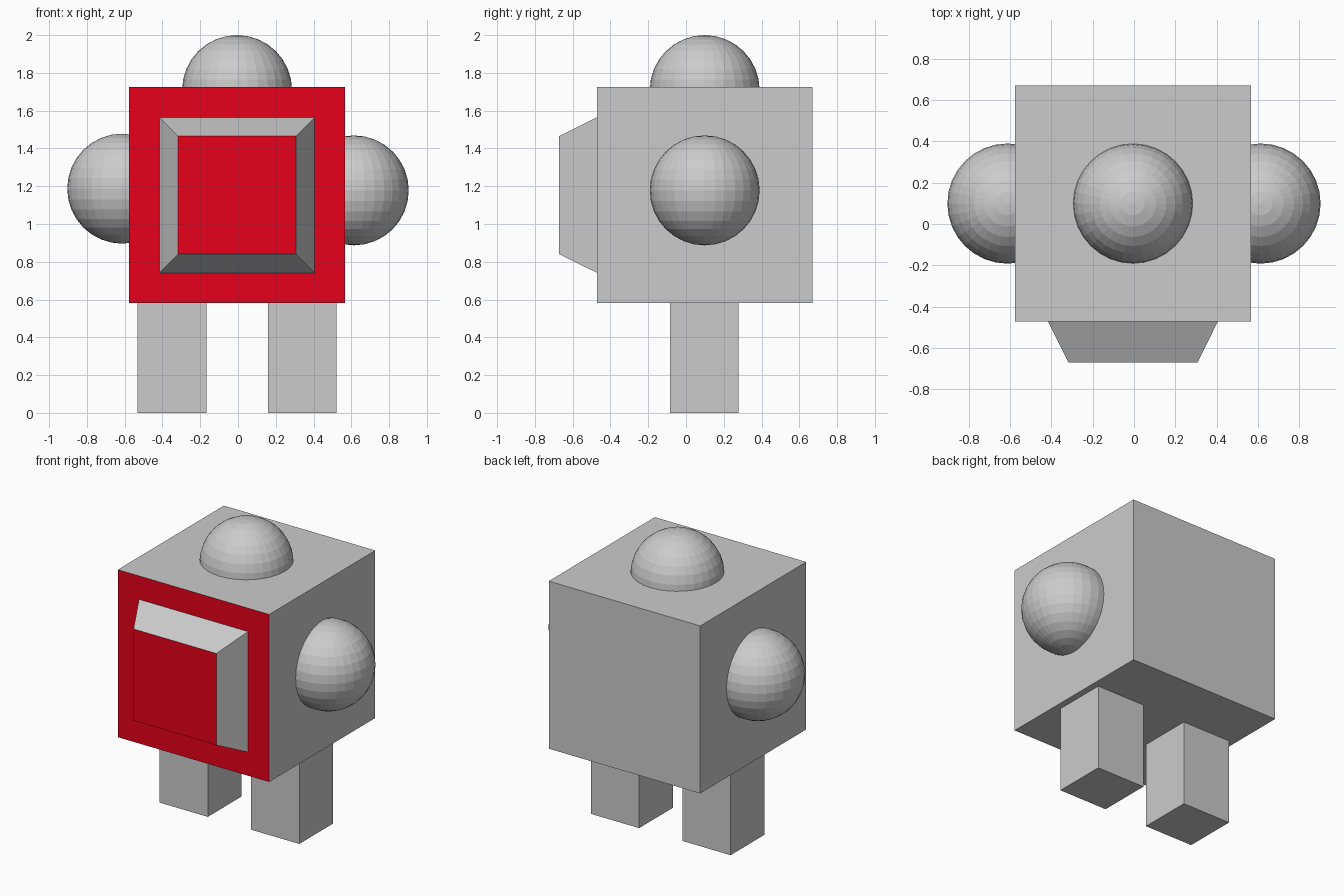
import bpy, bmesh
from mathutils import Vector

if "Cube" in bpy.data.objects:
    bpy.data.objects.remove(bpy.data.objects["Cube"])

CX, CY = -0.005, 0.099          # body centre line
BODY = 1.142                    # body edge length
BODY_Z = 1.153                  # body centre height


def finish(bm, name, location, materials=()):
    mesh = bpy.data.meshes.new(name)
    bm.to_mesh(mesh)
    bm.free()
    for mat in materials:
        mesh.materials.append(mat)
    obj = bpy.data.objects.new(name, mesh)
    obj.location = location
    bpy.context.collection.objects.link(obj)
    return obj


def ball(name, location):
    bm = bmesh.new()
    bmesh.ops.create_uvsphere(bm, u_segments=32, v_segments=16, radius=0.291)
    return finish(bm, name, location)


def block(name, location, size):
    bm = bmesh.new()
    bmesh.ops.create_cube(bm, size=1)
    bmesh.ops.scale(bm, vec=size, verts=bm.verts)
    return finish(bm, name, location)


grey = bpy.data.materials.new("grey")
red = bpy.data.materials.new("red")
red.diffuse_color = (0.8, 0.0, 0.01, 1)
red.use_nodes = True
red.node_tree.nodes["Principled BSDF"].inputs["Base Color"].default_value = red.diffuse_color

# Body: cube whose front is inset, then pulled out into a tapered snout
bm = bmesh.new()
bmesh.ops.create_cube(bm, size=BODY)
front = min(bm.faces, key=lambda f: f.calc_center_median().y)
rim = bmesh.ops.inset_region(bm, faces=[front], thickness=(BODY - 0.69) / 2)["faces"]
sides = bmesh.ops.inset_region(bm, faces=[front], thickness=0.14)["faces"]
bmesh.ops.translate(bm, vec=Vector((0, -0.2, 0)), verts=front.verts)
for face in [front, *rim]:
    face.material_index = 1
bm.normal_update()
finish(bm, "body", (CX, CY, BODY_Z), (grey, red))

# Half-sunk balls: head and two arms
ball("head", (CX, CY, 1.709))
ball("left_arm", (-0.613, CY, 1.187))
ball("right_arm", (0.613, CY, 1.178))

# Square legs, ending just inside the body
for name, side in (("left_leg", -1), ("right_leg", 1)):
    block(name, (CX + side * 0.345, 0.097, 0.32), (0.364, 0.364, 0.64))
